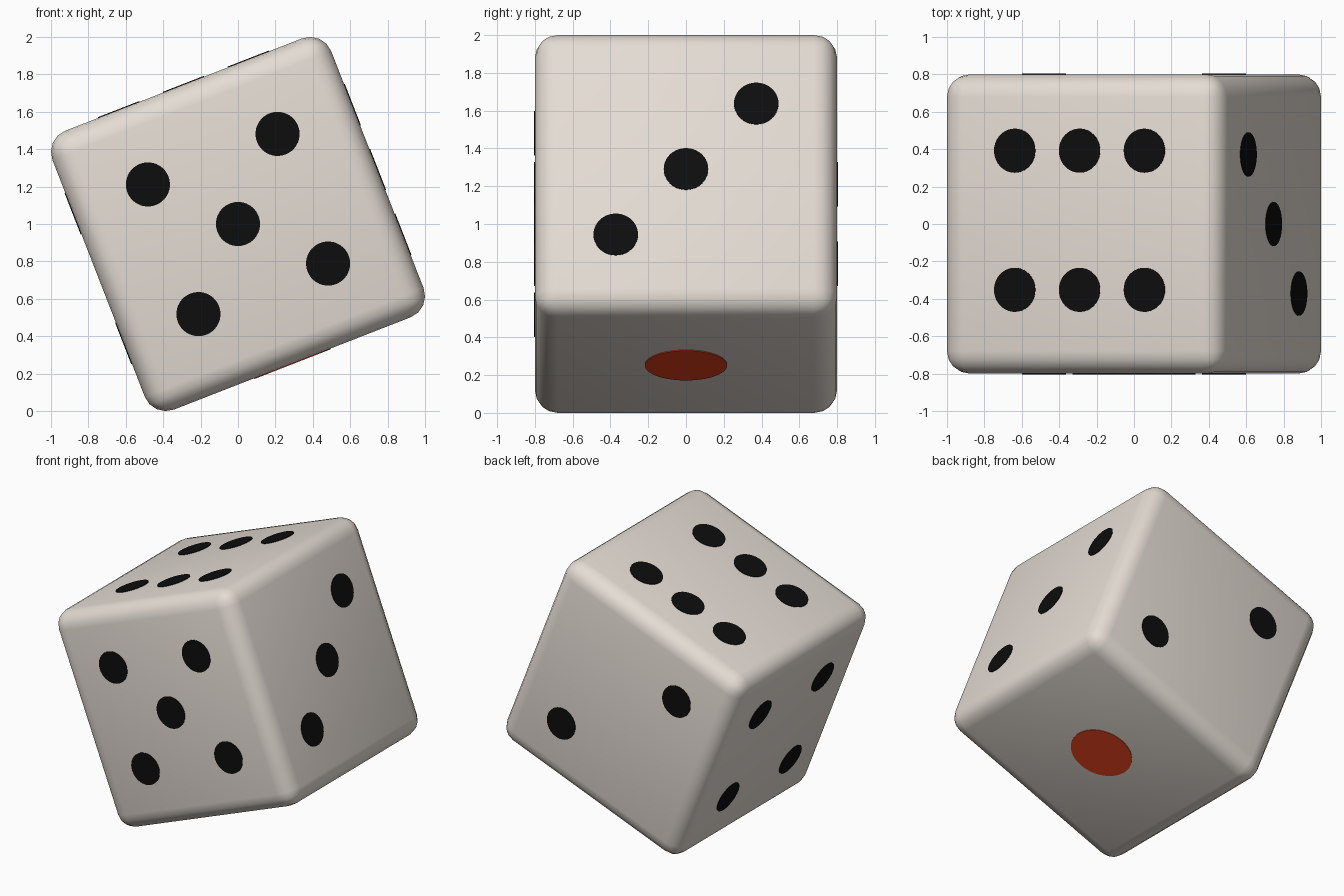
import bpy, math
from mathutils import Matrix, Vector

if "Cube" in bpy.data.objects:
    bpy.data.objects.remove(bpy.data.objects["Cube"])

H, R, P = 0.8, 0.121, 0.372          # half side, edge rounding, pip spacing
TILT = Matrix.Translation((0, 0, 1)) @ Matrix.Rotation(math.radians(-21.3), 4, 'Y')


def material(name, rgb):
    m = bpy.data.materials.new(name)
    m.diffuse_color = (*rgb, 1)
    m.use_nodes = True
    m.node_tree.nodes["Principled BSDF"].inputs["Base Color"].default_value = m.diffuse_color
    return m


ivory = material("ivory", (0.78, 0.72, 0.66))
black = material("black", (0.004, 0.004, 0.004))
red = material("red", (0.80, 0.055, 0.012))

# rounded cube body, balanced on one edge
bpy.ops.mesh.primitive_cube_add(size=2 * H)
body = bpy.context.object
body.name = "die_body"
body.data.materials.append(ivory)
bev = body.modifiers.new("rounding", 'BEVEL')
bev.width, bev.segments = R, 4
bpy.ops.object.modifier_apply(modifier=bev.name)
bpy.ops.object.shade_smooth_by_angle(angle=math.radians(30))
body.matrix_world = TILT


# thin round pip plate on a face, at (a, b) along the face axes u and v
def pip(name, u, v, n, a, b, radius, mat):
    u, v, n = Vector(u), Vector(v), Vector(n)
    if u.cross(v).dot(n) < 0:
        u, a = -u, -a
    bpy.ops.mesh.primitive_cylinder_add(vertices=40, radius=radius, depth=0.006)
    ob = bpy.context.object
    ob.name = name
    ob.data.materials.append(mat)
    frame = Matrix((u, v, n)).transposed().to_4x4()
    frame.translation = u * a + v * b + n * (H + 0.001)
    ob.matrix_world = TILT @ frame


X, Y, Z = (1, 0, 0), (0, 1, 0), (0, 0, 1)
corners = [(i, j) for i in (-1, 1) for j in (-1, 1)]
faces = {
    "front": (X, Z, (0, -1, 0), corners + [(0, 0)]),
    "back": (X, Z, Y, [(-1, 1), (1, -1)]),
    "right": (Y, Z, X, [(-1, -1), (0, 0), (1, 1)]),
    "left": (Y, Z, (-1, 0, 0), corners),
    "top": (X, Y, Z, [(i, j) for i in (-1, 0, 1) for j in (-1, 1)]),
}
for side, (u, v, n, spots) in faces.items():
    for k, (i, j) in enumerate(spots):
        shift = 0.02 if side == "top" else 0
        pip(f"{side}_pip_{k + 1}", u, v, n, i * P, j * P + shift, 0.118, black)

# large single red pip underneath
pip("bottom_red_pip", X, Y, (0, 0, -1), 0, 0, 0.218, red)
